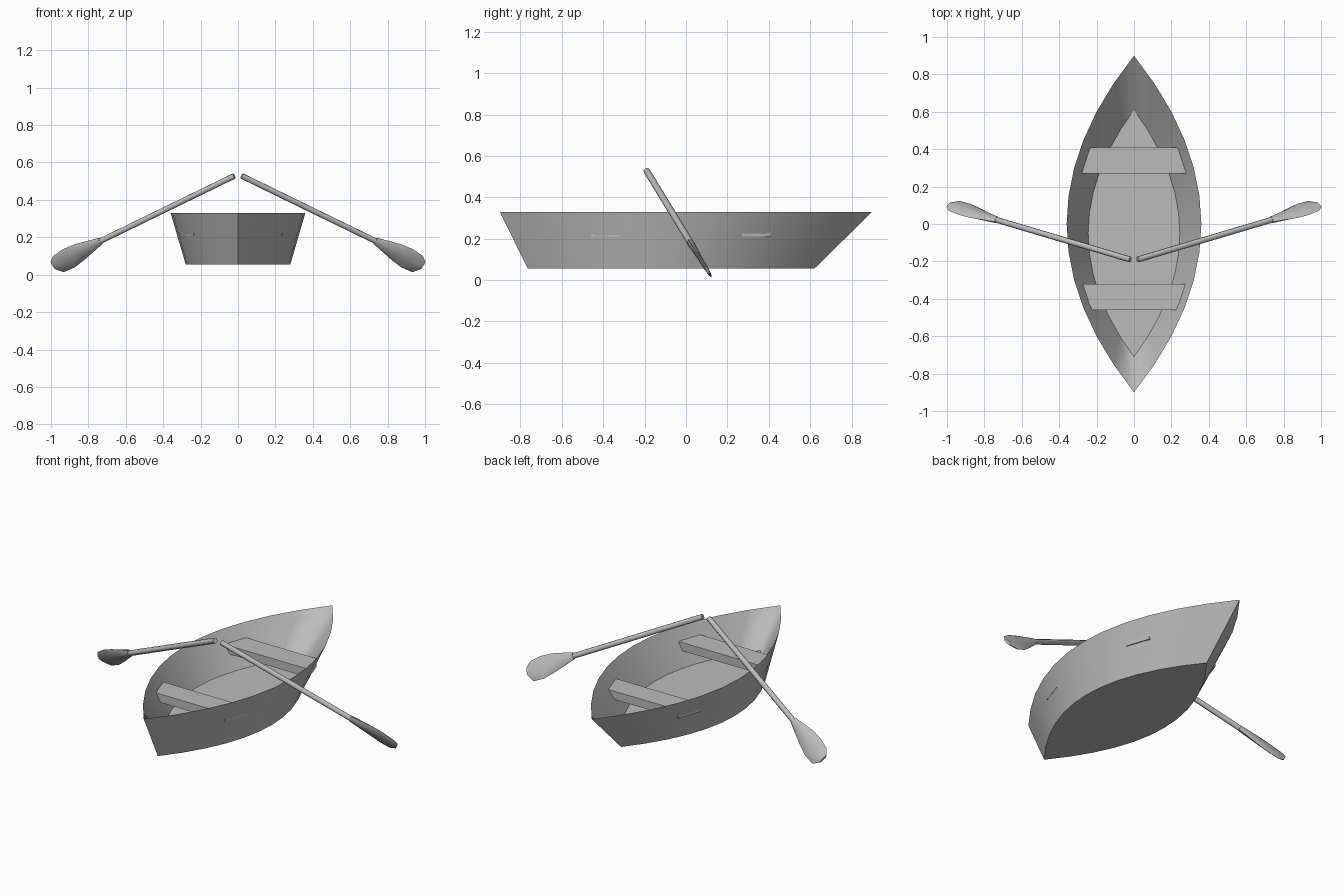
import bpy, bmesh
from mathutils import Vector

cube = bpy.data.objects.get("Cube")
if cube:
    bpy.data.objects.remove(cube, do_unlink=True)

grey = bpy.data.materials.new("plain_grey")
grey.use_nodes = True
grey.diffuse_color = (0.5, 0.5, 0.5, 1)
grey.node_tree.nodes["Principled BSDF"].inputs["Base Color"].default_value = (0.5, 0.5, 0.5, 1)


def finish(name, bm, smooth=True):
    bmesh.ops.recalc_face_normals(bm, faces=bm.faces)
    for f in bm.faces:
        f.smooth = smooth
    mesh = bpy.data.meshes.new(name)
    bm.to_mesh(mesh)
    bm.free()
    mesh.materials.append(grey)
    obj = bpy.data.objects.new(name, mesh)
    bpy.context.collection.objects.link(obj)
    return obj


def outline(bm, back, front, half, z, steps=12):
    """Pointed boat outline: down one side, up the other."""
    ring = []
    for i in range(2 * steps):
        u = 1 - 2 * i / steps if i <= steps else 2 * i / steps - 3
        side = 1 if i <= steps else -1
        x = side * half * (1 - u * u)
        ring.append(bm.verts.new((x, (back + front) / 2 + u * (back - front) / 2, z)))
    return ring


def bridge(bm, a, b):
    n = len(a)
    return [bm.faces.new((a[i], a[(i + 1) % n], b[(i + 1) % n], b[i])) for i in range(n)]


# Hull: outer skin, knife-edge rim, sloping inner skin and floor
bm = bmesh.new()
keel = outline(bm, 0.62, -0.765, 0.28, 0.055)
rim = outline(bm, 0.9, -0.9, 0.36, 0.33)
floor = outline(bm, 0.61, -0.71, 0.245, 0.13)
bridge(bm, keel, rim)
bridge(bm, rim, floor)
bm.faces.new(keel)
bm.faces.new(floor)
for ring in (keel, rim, floor):
    for i, v in enumerate(ring):
        bm.edges.get((v, ring[i - 1])).smooth = False
for i in (0, len(keel) // 2):
    bm.edges.get((keel[i], rim[i])).smooth = False
finish("hull", bm)


# Benches: planks tapering towards the nearer end of the boat
def bench(name, y_wide, y_narrow):
    bm = bmesh.new()
    rings = [[bm.verts.new((x, y, z)) for x, y in
              ((-0.285, y_wide), (0.285, y_wide), (0.237, y_narrow), (-0.237, y_narrow))]
             for z in (0.21, 0.26)]
    bridge(bm, *rings)
    for r in rings:
        bm.faces.new(r)
    finish(name, bm, False)


bench("front_bench", -0.32, -0.46)
bench("back_bench", 0.27, 0.41)


# Oars: round shaft running into a flattened blade
def oar(name, side):
    grip = Vector((0.02, -0.19, 0.528))
    neck = Vector((0.735, 0.022, 0.18))
    along = (neck - grip).normalized()
    thick = Vector((1, 0, 0)).cross(along).normalized()
    wide = thick.cross(along)
    length = (neck - grip).length
    # distance past neck, half width, half thickness, sideways offset
    stations = [(-length, .016, .016, 0), (0, .016, .016, 0), (0, .021, .017, 0),
                (.13, .055, .013, .004), (.2, .065, .011, .01),
                (.268, .058, .01, .014), (.297, .026, .009, .008)]
    octagon = [(1, 0), (.7, .7), (0, 1), (-.7, .7), (-1, 0), (-.7, -.7), (0, -1), (.7, -.7)]
    bm = bmesh.new()
    rings = []
    for s, w, t, off in stations:
        ring = []
        for a, b in octagon:
            p = neck + along * s + wide * (a * w + off) + thick * (b * t)
            ring.append(bm.verts.new((p.x * side, p.y, p.z)))
        rings.append(ring)
    for a, b in zip(rings, rings[1:]):
        bridge(bm, a, b)
    bm.faces.new(rings[0])
    bm.faces.new(rings[-1])
    obj = finish(name, bm)
    bpy.ops.object.select_all(action='DESELECT')
    obj.select_set(True)
    bpy.context.view_layer.objects.active = obj
    bpy.ops.object.shade_smooth_by_angle(angle=0.9)


oar("left_oar", 1)
oar("right_oar", -1)
